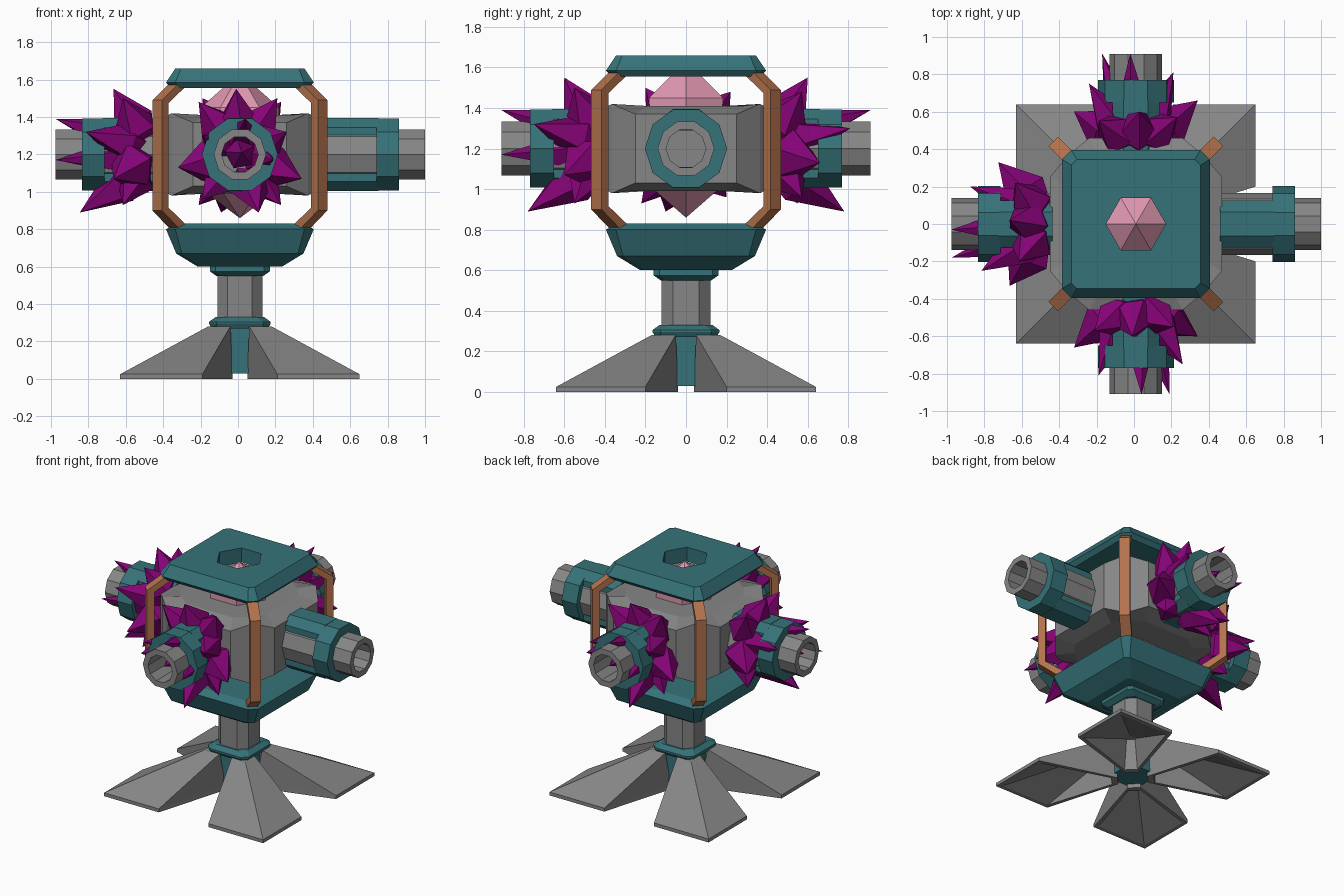
import bpy, bmesh, math, random
from mathutils import Vector, Matrix

if "Cube" in bpy.data.objects:
    bpy.data.objects.remove(bpy.data.objects["Cube"])

random.seed(4)


def material(name, r, g, b):
    m = bpy.data.materials.new(name)
    m.diffuse_color = (r, g, b, 1)
    m.use_nodes = True
    m.node_tree.nodes["Principled BSDF"].inputs["Base Color"].default_value = m.diffuse_color
    return m


GREY = material("grey metal", .24, .24, .24)
TEAL = material("teal metal", .036, .17, .19)
COPPER = material("copper", .45, .17, .075)
PURPLE = material("purple crystal", .24, .001, .185)
PINK = material("pink crystal", .76, .32, .45)
SHIFT = Matrix.Translation((.01, 0, 0))


def loft(name, rings, mat, matrix=Matrix(), closed=False):
    """Skin equal-sized rings of points; cap the ends unless closed."""
    bm = bmesh.new()
    vs = [[bm.verts.new(p) for p in ring] for ring in rings]
    n = len(vs[0])
    pairs = list(zip(vs, vs[1:])) + ([(vs[-1], vs[0])] if closed else [])
    for a, b in pairs:
        for i in range(n):
            j = (i + 1) % n
            bm.faces.new((a[i], a[j], b[j], b[i]))
    if not closed:
        bm.faces.new(vs[0])
        bm.faces.new(vs[-1])
    bmesh.ops.remove_doubles(bm, verts=bm.verts, dist=1e-5)
    bmesh.ops.recalc_face_normals(bm, faces=bm.faces)
    me = bpy.data.meshes.new(name)
    bm.to_mesh(me)
    bm.free()
    me.materials.append(mat)
    ob = bpy.data.objects.new(name, me)
    bpy.context.collection.objects.link(ob)
    ob.matrix_world = SHIFT @ matrix
    return ob


def square(h, c, z):
    """Square ring of half width h with corners cut by c."""
    k = h - c
    return [(h, -k, z), (h, k, z), (k, h, z), (-k, h, z),
            (-h, k, z), (-h, -k, z), (-k, -h, z), (k, -h, z)]


def polygon(r, n, z, turn=0):
    return [(r * math.cos(turn + i * math.tau / n), r * math.sin(turn + i * math.tau / n), z)
            for i in range(n)]


def round_x(profile, n=10):
    """Rings about the x axis from (distance, radius) pairs."""
    return [[(d, x, y) for x, y, _ in polygon(r, n, 0)] for d, r in profile]


def turn_z(quarter):
    return Matrix.Rotation(quarter * math.pi / 2, 4, 'Z')


# Feet: four hollow wedges reaching to the corners
foot = [
    [(.05, .15, .28), (.05, .16, .28), (.17, .17, .28), (.16, .05, .28), (.15, .05, .28)],
    [(.04, .10, .025), (.2, .64, .025), (.64, .64, .025), (.64, .2, .025), (.10, .04, .025)],
    [(.04, .10, 0), (.2, .64, 0), (.64, .64, 0), (.64, .2, 0), (.10, .04, 0)],
    [(.07, .13, 0), (.22, .61, 0), (.61, .61, 0), (.61, .22, 0), (.13, .07, 0)],
    [(.09, .13, .22), (.09, .15, .22), (.15, .15, .22), (.15, .09, .22), (.13, .09, .22)],
]
for q in range(4):
    loft(f"foot_{q}", foot, GREY, turn_z(q))

# Pedestal
loft("pedestal_base", [square(.12, .05, .03), square(.12, .05, .29)], TEAL)
loft("lower_collar", [square(.15, .03, .27), square(.165, .04, .295), square(.165, .04, .305),
                      square(.13, .04, .33)], TEAL)
loft("column", [square(.12, .055, .31), square(.12, .055, .58)], GREY)
loft("upper_collar", [square(.125, .03, .55), square(.16, .03, .575), square(.16, .03, .605)], TEAL)

# Lower tray, and top plate with a six-sided opening
loft("tray", [square(.225, .02, .6), square(.34, .03, .67), square(.395, .05, .80),
              square(.34, .03, .83)], TEAL)
plate = loft("top_plate", [square(.37, .05, 1.555), square(.395, .05, 1.585),
                           square(.345, .03, 1.66)], TEAL)
cutter = loft("plate_cutter", [polygon(.16, 6, 1.4), polygon(.16, 6, 1.8)], TEAL)
mod = plate.modifiers.new("opening", 'BOOLEAN')
mod.operation = 'DIFFERENCE'
mod.solver = 'EXACT'
mod.object = cutter
dg = bpy.context.evaluated_depsgraph_get()
cut_mesh = bpy.data.meshes.new_from_object(plate.evaluated_get(dg))
plate.modifiers.clear()
plate.data = cut_mesh
bpy.data.objects.remove(cutter)

# Central crystal
loft("core_crystal", [polygon(.001, 6, .86), polygon(.2, 6, 1.01), polygon(.21, 6, 1.45),
                      polygon(.001, 6, 1.635)], PINK)


# Core housing: port faces are lower, the corners between them flare up and down
def housing(flat, corner, scale):
    ring = []
    for q in range(4):
        for x, y, z in ((.46, -.25, flat), (.46, .25, flat), (.365, .365, corner)):
            ring.append(turn_z(q) @ Vector((x * scale, y * scale, 1.2 + z)))
    return ring


loft("core_housing", [housing(-.21, -.21, .75), housing(-.17, -.22, 1), housing(.17, .22, 1),
                      housing(.21, .21, .75)], GREY)

# Copper corner struts bent in the diagonal planes
strut = [(.80, .83, .49, .45), (.90, .915, .625, .575), (1.49, 1.475, .625, .575),
         (1.585, 1.56, .49, .45)]
rings = [[(o, -.036, zo), (o, .036, zo), (i, .036, zi), (i, -.036, zi)] for zo, zi, o, i in strut]
for q in range(4):
    loft(f"strut_{q}", rings, COPPER, turn_z(q + .5))

# Four ports; all but the right-hand one are overgrown by crystal spikes
# each spike: distance out, sideways, up, radius
tips = [(.69, -.02, .35, .12), (1.0, .03, .19, .10), (.87, .10, -.31, .12), (.75, -.33, -.07, .13),
        (.69, .33, -.13, .13), (1.0, .18, -.03, .09), (.84, .25, .12, .11), (.66, -.20, -.24, .12),
        (.64, .20, .30, .12), (.66, -.22, .28, .12), (.90, -.20, .10, .10), (.64, .22, -.27, .11)]


def spike(name, tip, base, radius, matrix, belly=.28):
    tip, base = Vector(tip), Vector(base)
    axis = tip - base
    rot = axis.to_track_quat('Z', 'Y').to_matrix()
    turn = random.random() * 2
    rings = []
    for centre, r in ((base, radius * .7), (base + axis * belly, radius), (tip, .0005)):
        rings.append([centre + rot @ Vector(p) for p in polygon(r, 5, 0, turn)])
    loft(name, rings, PURPLE, matrix)


for name, quarter, offset in (("right", 0, -.01), ("back", 1, -.09), ("left", 2, -.015),
                              ("front", 3, -.09)):
    shift = turn_z(quarter) @ Matrix.Translation((offset, 0, 1.2))
    loft(name + "_barrel", round_x([(.4, .165), (.76, .165), (.76, .14), (1, .14), (1, .098),
                                    (.70, .098)]), GREY, shift)
    loft(name + "_ring", round_x([(.74, .13), (.74, .203), (.86, .203), (.86, .13)]),
         TEAL, shift, closed=True)
    for side, s in (("top", 1), ("bottom", -1)):
        section = [(.125, .09), (.125, .145), (.065, .195), (-.065, .195), (-.125, .145), (-.125, .09)]
        loft(f"{name}_{side}_cover", [[(d, y, s * z) for y, z in section] for d in (.46, .75)],
             TEAL, shift)
    if name == "right":
        continue
    for i, (d, y, z, r) in enumerate(tips):
        base = (.55, y * .3, z * .3)
        spike(f"{name}_spike_{i}", (d, y, z), base, r, shift)
    spike(name + "_inner_spike", (.97, .01, .01), (.7, 0, 0), .085, shift)
